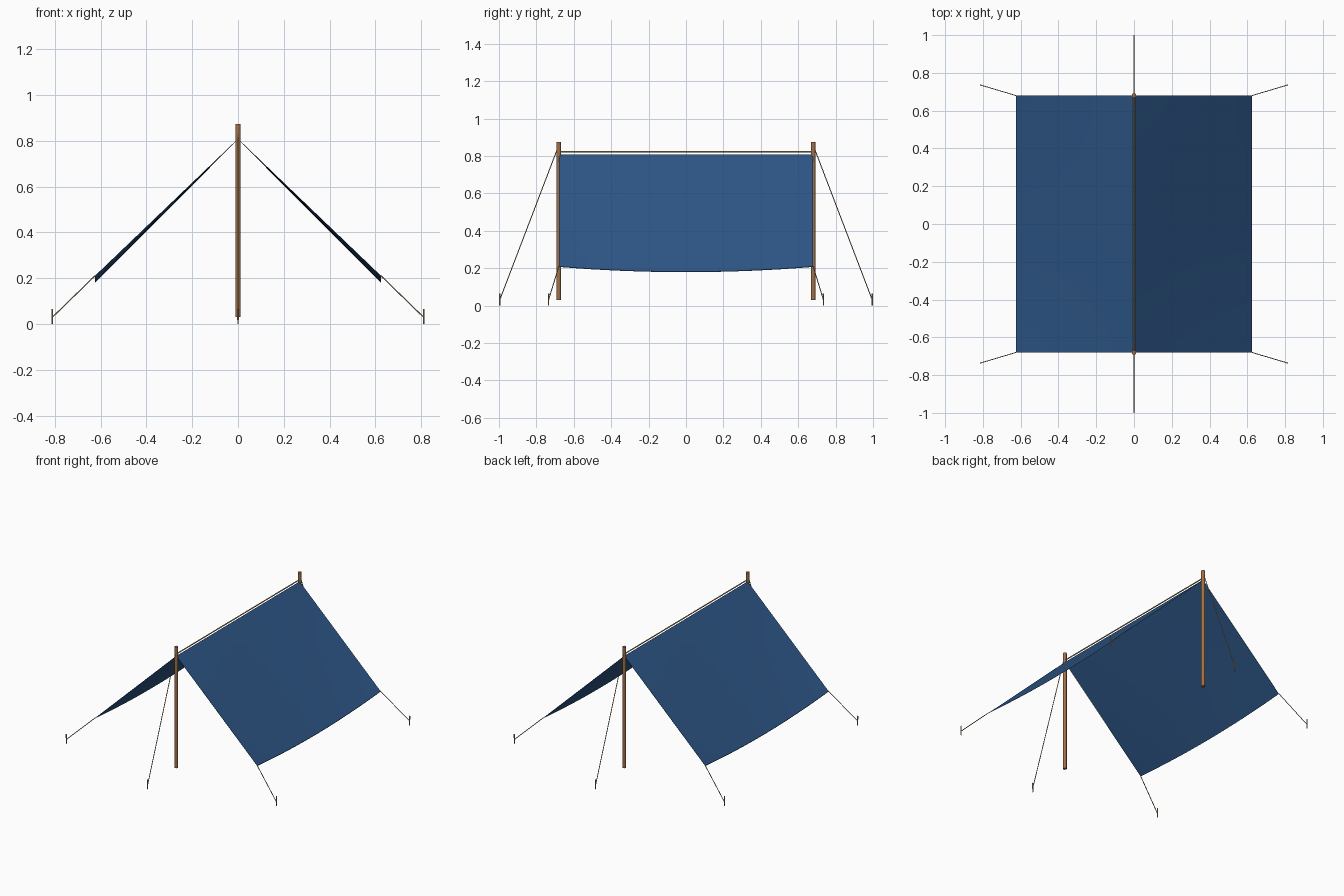
import bpy, bmesh
from mathutils import Vector

cube = bpy.data.objects.get("Cube")
if cube:
    bpy.data.objects.remove(cube, do_unlink=True)


def material(name, rgb):
    m = bpy.data.materials.new(name)
    m.use_nodes = True
    m.diffuse_color = (*rgb, 1)
    m.node_tree.nodes["Principled BSDF"].inputs["Base Color"].default_value = (*rgb, 1)
    return m


BLUE = material("blue canvas", (0.027, 0.095, 0.245))
WOOD = material("brown wood", (0.36, 0.165, 0.065))
ROPE = material("tan rope", (0.48, 0.36, 0.17))


def finish(name, bm, mat):
    mesh = bpy.data.meshes.new(name)
    bm.to_mesh(mesh)
    bm.free()
    mesh.materials.append(mat)
    obj = bpy.data.objects.new(name, mesh)
    bpy.context.collection.objects.link(obj)
    return obj


def rod(name, start, end, r1, r2, mat, sides):
    """Tapered cylinder running between two points."""
    a, b = Vector(start), Vector(end)
    bm = bmesh.new()
    bmesh.ops.create_cone(bm, cap_ends=True, segments=sides, radius1=r1, radius2=r2,
                          depth=(b - a).length)
    for f in bm.faces:
        f.smooth = len(f.verts) == 4
    for e in bm.edges:
        e.smooth = all(f.smooth for f in e.link_faces)
    obj = finish(name, bm, mat)
    obj.location = (a + b) / 2
    obj.rotation_mode = 'QUATERNION'
    obj.rotation_quaternion = (b - a).to_track_quat('Z', 'Y')
    return obj


HALF_LEN, HALF_WIDTH = 0.68, 0.625
RIDGE_Z, EAVE_Z, SAG = 0.809, 0.21, 0.028

# Canvas sheet folded over the ridge, sagging towards the middle of each eave
bm = bmesh.new()
bmesh.ops.create_grid(bm, x_segments=16, y_segments=16, size=1)
for v in bm.verts:
    u, w = v.co.x, v.co.y
    drop = (RIDGE_Z - EAVE_Z) * abs(u) + SAG * abs(u) * (1 - w * w)
    v.co = (u * HALF_WIDTH, w * HALF_LEN, RIDGE_Z - drop)
# Give the cloth a thin hem, crisp at the rim and the ridge fold
bmesh.ops.solidify(bm, geom=bm.faces[:], thickness=0.003)
bmesh.ops.recalc_face_normals(bm, faces=bm.faces[:])
for f in bm.faces:
    f.smooth = True
for e in bm.edges:
    e.smooth = e.calc_face_angle(0) < 0.5
finish("canvas_sheet", bm, BLUE)

# Rope along the ridge
rod("ridge_rope", (0, -HALF_LEN, 0.822), (0, HALF_LEN, 0.822), 0.004, 0.004, ROPE, 8)


def stake(name, x, y):
    rod(name, (x, y, 0), (x, y, 0.066), 0.003, 0.004, ROPE, 8)


for end, s in (("front", -1), ("back", 1)):
    # Upright pole with its guy line and stake
    rod(end + "_pole", (0, s * HALF_LEN, 0.03), (0, s * HALF_LEN, 0.874), 0.012, 0.012, WOOD, 12)
    rod(end + "_guy_line", (0, s * 0.685, 0.845), (0, s * 0.996, 0.03), 0.0025, 0.0025, ROPE, 6)
    stake(end + "_stake", 0, s * 0.996)
    # Corner lines and stakes
    for side, t in (("left", 1), ("right", -1)):
        part = end + "_" + side
        rod(part + "_corner_line", (t * HALF_WIDTH, s * HALF_LEN, EAVE_Z),
            (t * 0.81, s * 0.735, 0.03), 0.0025, 0.0025, ROPE, 6)
        stake(part + "_stake", t * 0.811, s * 0.735)
